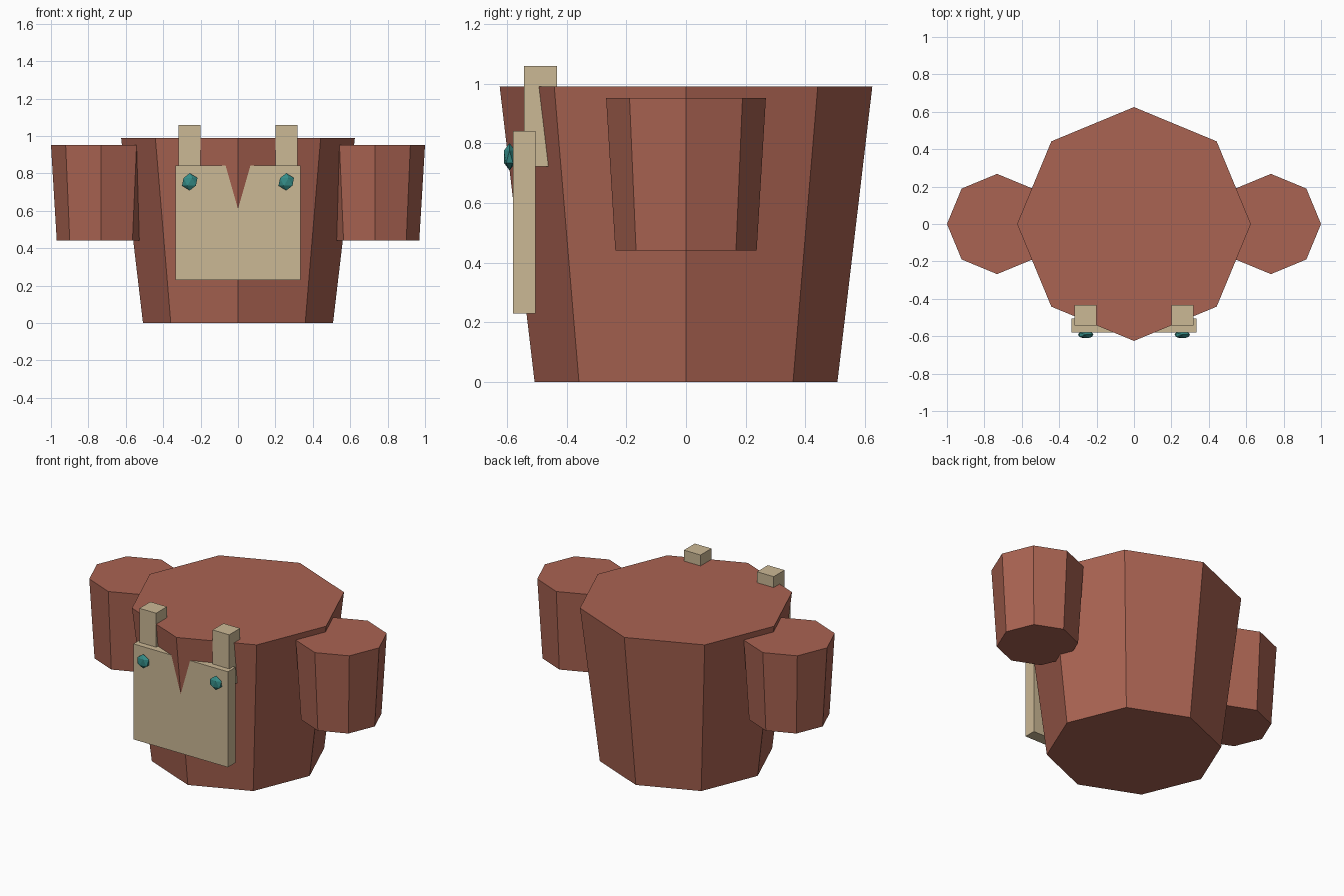
import bpy
import math

if "Cube" in bpy.data.objects:
    bpy.data.objects.remove(bpy.data.objects["Cube"])


def material(name, rgb):
    m = bpy.data.materials.new(name)
    m.diffuse_color = (*rgb, 1.0)
    m.use_nodes = True
    m.node_tree.nodes["Principled BSDF"].inputs["Base Color"].default_value = m.diffuse_color
    return m


CLAY = material("clay red", (0.40, 0.125, 0.084))
TAN = material("tan cloth", (0.60, 0.48, 0.30))
TEAL = material("teal button", (0.035, 0.26, 0.24))


def finish(name, mat):
    ob = bpy.context.object
    ob.name = name
    ob.data.materials.append(mat)
    return ob


def tapered_octagon(name, x, z0, z1, r0, r1):
    bpy.ops.mesh.primitive_cone_add(vertices=8, radius1=r0, radius2=r1,
                                    depth=z1 - z0, location=(x, 0, (z0 + z1) / 2))
    return finish(name, CLAY)


def box(name, lo, hi):
    bpy.ops.mesh.primitive_cube_add(size=1, location=[(a + b) / 2 for a, b in zip(lo, hi)])
    ob = finish(name, TAN)
    ob.scale = [b - a for a, b in zip(lo, hi)]
    return ob


# Torso: its front edge pokes through the bib and forms the notch
tapered_octagon("torso", 0, 0, 0.99, 0.508, 0.625)

# Bib panel
box("bib", (-0.335, -0.58, 0.23), (0.335, -0.505, 0.842))

for side, s in (("left", -1), ("right", 1)):
    # Stubby arm
    tapered_octagon(side + "_arm", s * 0.732, 0.44, 0.952, 0.237, 0.268)
    # Shoulder strap
    xs = sorted((s * 0.20, s * 0.318))
    box(side + "_strap", (xs[0], -0.543, 0.722), (xs[1], -0.433, 1.06))
    # Faceted button
    bpy.ops.mesh.primitive_ico_sphere_add(subdivisions=1, radius=0.046,
                                          location=(s * 0.258, -0.592, 0.755))
    finish(side + "_button", TEAL).scale = (1, 0.48, 1)
